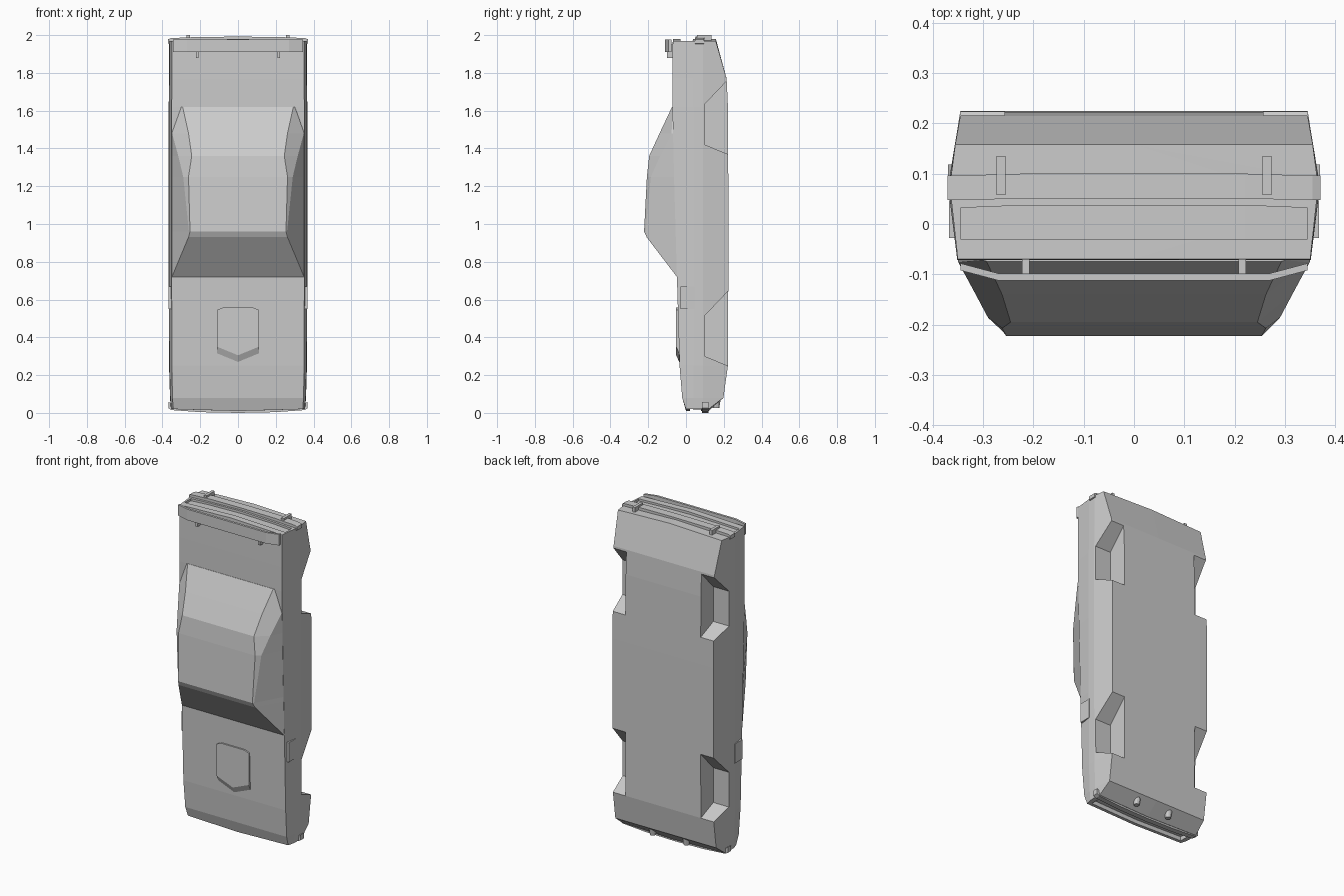
import bpy, bmesh
from mathutils import Vector

grey = bpy.data.materials.new("body grey")
grey.diffuse_color = (0.6, 0.6, 0.6, 1)


def finish(name, bm):
    bmesh.ops.recalc_face_normals(bm, faces=bm.faces)
    me = bpy.data.meshes.new(name)
    bm.to_mesh(me)
    bm.free()
    ob = bpy.data.objects.new(name, me)
    bpy.context.collection.objects.link(ob)
    me.materials.append(grey)
    return ob


def loft(name, rings):
    """Skin closed rings of equal length and cap both ends."""
    bm = bmesh.new()
    vs = [[bm.verts.new(p) for p in r] for r in rings]
    n = len(vs[0])
    for a, b in zip(vs, vs[1:]):
        for i in range(n):
            j = (i + 1) % n
            bm.faces.new((a[i], a[j], b[j], b[i]))
    for cap in (vs[0], vs[-1]):
        bmesh.ops.triangulate(bm, faces=[bm.faces.new(cap)])
    return finish(name, bm)


def box(name, x, y, z):
    return loft(name, [[(x[0], y[0], k), (x[1], y[0], k), (x[1], y[1], k), (x[0], y[1], k)] for k in z])


def bar(name, stations):
    """Bar across the car; half stations (x, y0, y1, z0, z1) are mirrored."""
    full = [(-s[0],) + s[1:] for s in stations[::-1] if s[0] > 0] + list(stations)
    return loft(name, [[(x, y0, z0), (x, y1, z0), (x, y1, z1), (x, y0, z1)] for x, y0, y1, z0, z1 in full])


def cut(target, cutter):
    cutter.hide_render = True
    m = target.modifiers.new("cut", 'BOOLEAN')
    m.operation, m.solver, m.object = 'DIFFERENCE', 'EXACT', cutter
    bpy.context.view_layer.objects.active = target
    bpy.ops.object.modifier_apply(modifier=m.name)
    bpy.data.objects.remove(cutter, do_unlink=True)


# Body shell: z, centre bow, top y, bottom y, top/middle/bottom half widths
sections = [(0.02, -0.01, 0.0, 0.12, 0.343, 0.355, 0.352),
            (0.08, 0, -0.02, 0.198, 0.347, 0.360, 0.345),
            (0.25, 0, -0.034, 0.222, 0.350, 0.365, 0.345),
            (0.72, 0, -0.048, 0.224, 0.351, 0.367, 0.345),
            (1.20, 0, -0.062, 0.224, 0.351, 0.367, 0.345),
            (1.62, 0, -0.072, 0.222, 0.351, 0.367, 0.345),
            (1.77, 0, -0.072, 0.215, 0.350, 0.365, 0.345),
            (1.968, 0.012, -0.070, 0.158, 0.350, 0.364, 0.355)]
rings = []
for z, bow, yt, yb, xt, xm, xb in sections:
    half = [(xb, yb, z), (xm, 0.09, z), (xm - 0.002, 0.04, z), (xt, yt, z)]
    rings.append([(0, yb, z + bow)] + half + [(0, yt, z + bow)] + [(-x, y, k) for x, y, k in half[::-1]])
body = loft("body", rings)

# Wheel arch cut-outs
for zb in (0.25, 1.37):
    for s in (1, -1):
        prof = [(0.23, zb - 0.004), (0.1, zb + 0.05), (0.1, zb + 0.265), (0.23, zb + 0.402)]
        cut(body, loft("arch_cutter", [[(s * x, y, z) for y, z in prof] for x in (0.257, 0.45)]))

# Grille and tail panel recesses
cut(body, bar("grille_cutter", [(0, 0.02, 0.08, -0.05, 0.035), (0.325, 0.02, 0.08, -0.05, 0.045)]))
cut(body, bar("tail_cutter", [(0, -0.03, 0.037, 1.965, 2.1), (0.22, -0.03, 0.037, 1.960, 2.1),
                              (0.345, -0.03, 0.032, 1.955, 2.1)]))

# Cabin: z, roof edge x/y, shoulder x/y
cabin = [(0.72, 0.350, -0.048, 0.351, -0.047),
         (0.93, 0.262, -0.208, 0.266, -0.203),
         (0.96, 0.254, -0.222, 0.260, -0.214),
         (1.25, 0.262, -0.207, 0.290, -0.186),
         (1.36, 0.245, -0.195, 0.316, -0.137),
         (1.48, 0.262, -0.140, 0.349, -0.076),
         (1.62, 0.293, -0.074, 0.300, -0.072)]
rings = []
for z, xr, yr, xs, ys in cabin:
    half = [(xr, yr, z), (xs, ys, z), (0.351, -0.046 - (z - 0.72) * 0.028, z), (0.34, -0.03, z)]
    if z > 1.5:
        half[2] = (0.302, -0.070, z)
    rings.append(half + [(-x, y, k) for x, y, k in half[::-1]])
loft("cabin", rings)

# Hood scoop with a pointed front
top = [(-0.11, 0.545), (-0.08, 0.558), (0.08, 0.558), (0.11, 0.545), (0.11, 0.35), (0, 0.305), (-0.11, 0.35)]
base = top[:4] + [(0.11, 0.315), (0, 0.27), (-0.11, 0.315)]
loft("hood_scoop", [[(x, -0.03, z) for x, z in base],
                    [(x, -0.036, z) for x, z in base],
                    [(x, -0.052, z) for x, z in top]])

# Bumpers wrapping around the corners
bar("front_bumper", [(0, 0.085, 0.118, 0.0, 0.025), (0.2, 0.085, 0.118, 0.004, 0.03),
                     (0.352, 0.085, 0.118, 0.015, 0.05), (0.369, 0.085, 0.118, 0.025, 0.058)])
bar("rear_bumper", [(0, 0.05, 0.1, 1.96, 1.992), (0.22, 0.05, 0.1, 1.955, 1.990),
                    (0.355, 0.048, 0.096, 1.95, 1.984), (0.37, 0.048, 0.096, 1.955, 1.978)])

# Rear spoiler blade
bar("spoiler", [(0, -0.112, -0.098, 1.91, 1.978), (0.27, -0.112, -0.098, 1.91, 1.978),
                (0.345, -0.092, -0.078, 1.91, 1.978)])

for s, side in ((1, "right"), (-1, "left")):
    # Spoiler struts, bumper guards, side vents
    box(side + "_spoiler_strut", (s * 0.215 - 0.007, s * 0.215 + 0.007), (-0.1, -0.06), (1.88, 1.95))
    box(side + "_bumper_guard", (s * 0.264 - 0.009, s * 0.264 + 0.009), (0.058, 0.135), (1.96, 2.0))
    box(side + "_side_vent", (s * 0.345, s * 0.367), (-0.028, 0.047), (0.55, 0.67))
    # Lower fog lamp: short tapered round housing
    bm = bmesh.new()
    bmesh.ops.create_cone(bm, cap_ends=True, segments=12, radius1=0.024, radius2=0.016, depth=0.05)
    for v in bm.verts:
        v.co = Vector((v.co.x + s * 0.115, v.co.y + 0.16, 0.05 - v.co.z))
    finish(side + "_fog_lamp", bm)
